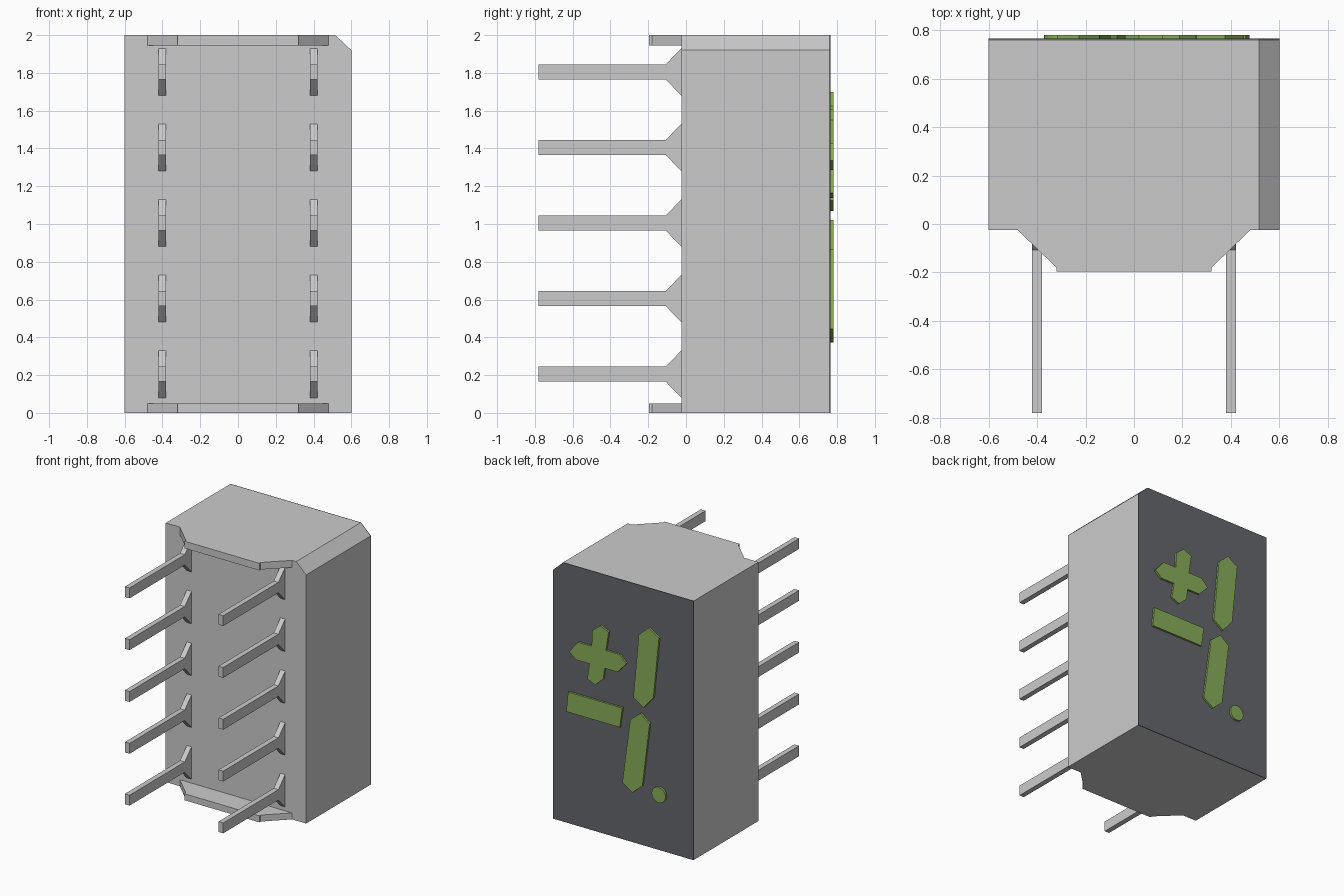
import bpy, bmesh, math
from mathutils import Vector

if "Cube" in bpy.data.objects:
    bpy.data.objects.remove(bpy.data.objects["Cube"])


def material(name, rgb):
    m = bpy.data.materials.new(name)
    m.diffuse_color = (*rgb, 1)
    m.use_nodes = True
    m.node_tree.nodes["Principled BSDF"].inputs["Base Color"].default_value = m.diffuse_color
    return m


def prism(name, profile, axis, lo, hi, mat=None):
    """Extrude a 2D profile along an axis; the profile uses the other two axes in order."""
    def place(p, d):
        c = list(p)
        c.insert("xyz".index(axis), d)
        return Vector(c)
    bm = bmesh.new()
    face = bm.faces.new([bm.verts.new(place(p, lo)) for p in profile])
    ext = bmesh.ops.extrude_face_region(bm, geom=[face])
    moved = [v for v in ext["geom"] if isinstance(v, bmesh.types.BMVert)]
    bmesh.ops.translate(bm, verts=moved, vec=place((0, 0), hi - lo))
    bmesh.ops.recalc_face_normals(bm, faces=bm.faces)
    me = bpy.data.meshes.new(name)
    bm.to_mesh(me)
    bm.free()
    ob = bpy.data.objects.new(name, me)
    bpy.context.collection.objects.link(ob)
    if mat:
        me.materials.append(mat)
    return ob


dark = material("dark_face", (0.13, 0.135, 0.15))
green = material("green_segment", (0.25, 0.42, 0.1))

Y_REAR, Y_PLATE, Y_FACE, Y_TOP = -0.025, 0.758, 0.765, 0.78

# Housing with one chamfered corner, and the dark display plate
outline = [(-0.6, 0), (0.6, 0), (0.6, 1.92), (0.515, 2), (-0.6, 2)]
prism("housing", outline, "y", Y_REAR, Y_PLATE)
prism("face_plate", outline, "y", Y_PLATE, Y_FACE, dark)

# Standoff walls at both ends of the pin side
wall = [(-0.48, Y_REAR), (-0.32, -0.18), (-0.32, -0.197),
        (0.32, -0.197), (0.32, -0.18), (0.48, Y_REAR)]
prism("bottom_standoff", wall, "z", 0, 0.05)
prism("top_standoff", wall, "z", 1.945, 2)

# Two rows of five pins with flared roots
half = [(-0.78, 0.04), (-0.107, 0.04), (Y_REAR, 0.125)]
for side in (-1, 1):
    for i in range(5):
        z = 0.205 + 0.4 * i
        pts = [(y, z + h) for y, h in half] + [(y, z - h) for y, h in reversed(half)]
        prism("pin", pts, "x", side * 0.4 - 0.02, side * 0.4 + 0.02)

# Raised display segments
segments = {
    "upper_bar": [(-0.228, 1.70), (-0.143, 1.625), (-0.096, 1.125),
                  (-0.182, 1.07), (-0.267, 1.17), (-0.315, 1.645)],
    "lower_bar": [(-0.156, 1.02), (-0.07, 0.95), (-0.002, 0.445),
                  (-0.088, 0.39), (-0.173, 0.465), (-0.235, 0.96)],
    "minus_sign": [(0.461, 1.02), (-0.002, 1.02), (0.02, 0.865), (0.477, 0.865)],
    "plus_sign": [(0.255, 1.55), (0.187, 1.605), (0.115, 1.575), (0.138, 1.427),
                  (0.02, 1.427), (-0.037, 1.37), (0.04, 1.287), (0.15, 1.287),
                  (0.161, 1.2), (0.23, 1.137), (0.298, 1.165), (0.278, 1.287),
                  (0.395, 1.287), (0.453, 1.335), (0.375, 1.427), (0.26, 1.427)],
    "decimal_point": [(-0.312 + 0.06 * math.cos(a * math.tau / 16),
                       0.432 + 0.06 * math.sin(a * math.tau / 16)) for a in range(16)],
}
for name, pts in segments.items():
    prism(name, pts, "y", Y_FACE, Y_TOP, green)
